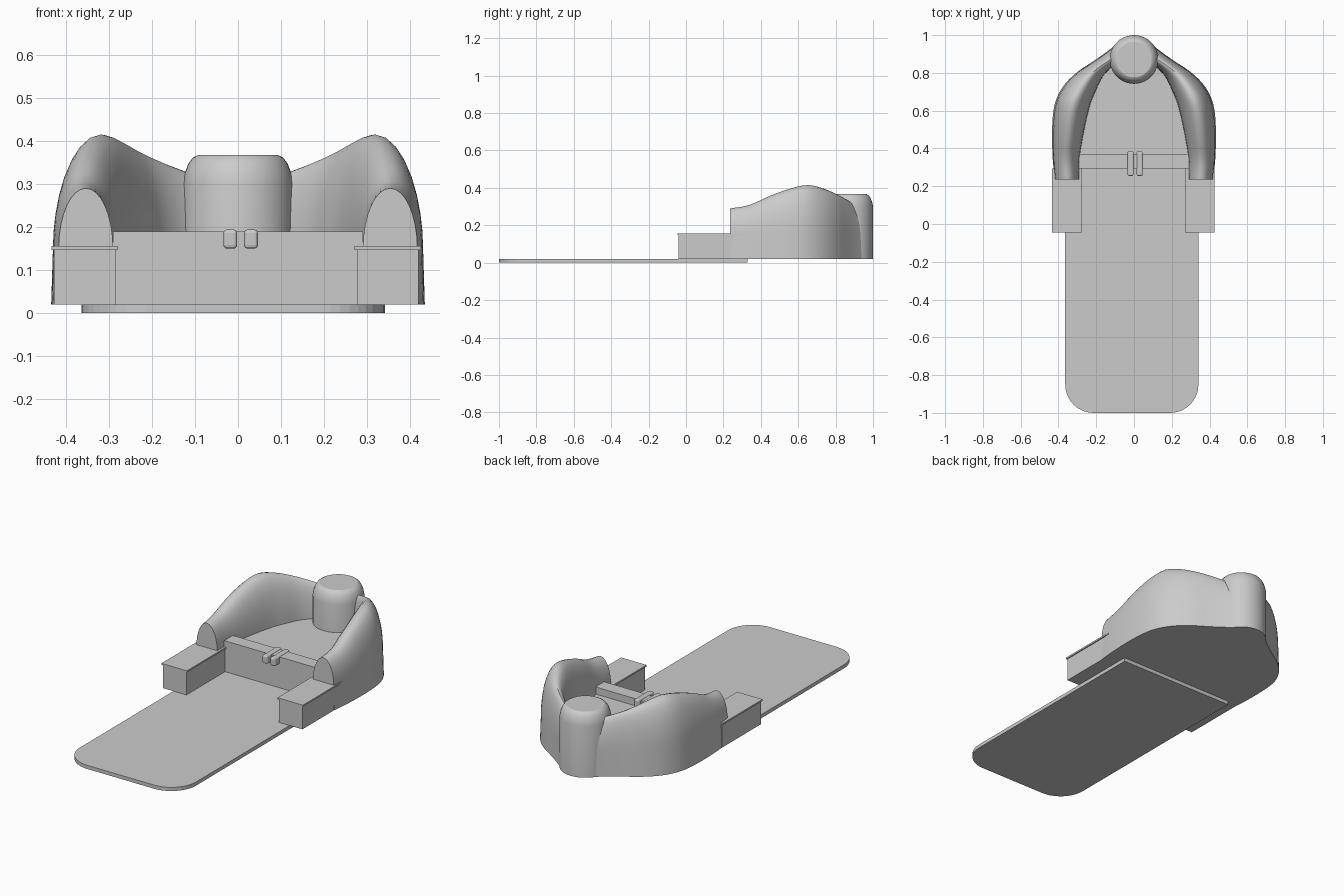
import bpy, bmesh, math
from mathutils import Vector

if "Cube" in bpy.data.objects:
    bpy.data.objects.remove(bpy.data.objects["Cube"])

BASE = 0.02      # underside of the raised body
SPRING = 0.15    # floor height, where the arch of the bolster starts


def finish(name, bm, smooth=None):
    bmesh.ops.recalc_face_normals(bm, faces=bm.faces)
    me = bpy.data.meshes.new(name)
    bm.to_mesh(me)
    bm.free()
    ob = bpy.data.objects.new(name, me)
    bpy.context.collection.objects.link(ob)
    if smooth:
        bpy.ops.object.select_all(action='DESELECT')
        bpy.context.view_layer.objects.active = ob
        ob.select_set(True)
        bpy.ops.object.shade_smooth_by_angle(angle=math.radians(smooth))
    return ob


def prism(name, outline, z0, z1):
    bm = bmesh.new()
    face = bm.faces.new([bm.verts.new((x, y, z0)) for x, y in outline])
    top = bmesh.ops.extrude_face_region(bm, geom=[face])['geom']
    verts = [g for g in top if isinstance(g, bmesh.types.BMVert)]
    bmesh.ops.translate(bm, verts=verts, vec=(0, 0, z1 - z0))
    return finish(name, bm)


def box(name, x0, x1, y0, y1, z0, z1, bevel=0):
    ob = prism(name, [(x0, y0), (x1, y0), (x1, y1), (x0, y1)], z0, z1)
    if bevel:
        mod = ob.modifiers.new("round", 'BEVEL')
        mod.width = bevel
        mod.segments = 3
    return ob


def catmull(points, steps):
    pts = [Vector(p) for p in points]
    pts = [2 * pts[0] - pts[1]] + pts + [2 * pts[-1] - pts[-2]]
    out = []
    for i in range(1, len(pts) - 2):
        a, b, c, d = pts[i - 1:i + 3]
        for s in range(steps):
            t = s / steps
            out.append(0.5 * (2 * b + (c - a) * t + (2 * a - 5 * b + 4 * c - d) * t * t
                              + (3 * b - a - 3 * c + d) * t ** 3))
    return out + [pts[-2]]


# Bolster stations: outer x, y / inner x, y / ridge height
STATIONS = [
    (0.420, 0.235, 0.287, 0.235, 0.290),
    (0.430, 0.340, 0.286, 0.335, 0.308),
    (0.434, 0.460, 0.272, 0.430, 0.356),
    (0.429, 0.580, 0.250, 0.540, 0.397),
    (0.410, 0.665, 0.226, 0.635, 0.415),
    (0.365, 0.742, 0.198, 0.705, 0.400),
    (0.296, 0.808, 0.165, 0.775, 0.373),
    (0.210, 0.865, 0.120, 0.825, 0.345),
    (0.130, 0.922, 0.070, 0.850, 0.318),
    (0.050, 0.990, 0.020, 0.865, 0.270),
]
rows = []
sections = []
for a, b in zip(catmull([s[:3] for s in STATIONS], 3),
                catmull([(s[3], s[4], 0) for s in STATIONS], 3)):
    rows.append((Vector((a.x, a.y)), Vector((a.z, b.x)), b.y))


def bolster(name, side):
    bm = bmesh.new()
    loops = []
    for outer, inner, h in rows:
        mid, half = (outer + inner) / 2, (outer - inner) / 2
        sec = [(mid + half, BASE)]
        for k in range(17):
            ang = math.pi * k / 16
            sec.append((mid + half * 0.95 * math.cos(ang), SPRING + (h - SPRING) * math.sin(ang)))
        sec.append((mid - half * 0.95, BASE))
        loops.append([bm.verts.new((side * p.x, p.y, z)) for p, z in sec])
    n = len(loops[0])
    for la, lb in zip(loops, loops[1:]):
        for k in range(n):
            bm.faces.new((la[k], la[(k + 1) % n], lb[(k + 1) % n], lb[k]))
    bm.faces.new(loops[0])
    bm.faces.new(loops[-1])
    return finish(name, bm, 40)


# Curved side bolsters
bolster("right_bolster", 1)
bolster("left_bolster", -1)

# Floor between the bolsters
half_line = [(o + i) / 2 for o, i, h in rows]
half_line = [p for p in half_line if p.y > 0.31]
outline = [(p.x, p.y) for p in half_line] + [(-p.x, p.y) for p in reversed(half_line)]
prism("floor", outline, BASE, SPRING)

# Round post at the back
bm = bmesh.new()
rings = []
SIDES = 40
for r, z in [(0.129, BASE), (0.129, 0.30), (0.124, 0.325), (0.115, 0.348), (0.105, 0.361), (0.094, 0.367)]:
    rings.append([bm.verts.new((r * math.cos(2 * math.pi * k / SIDES),
                                0.871 + r * math.sin(2 * math.pi * k / SIDES), z)) for k in range(SIDES)])
for ra, rb in zip(rings, rings[1:]):
    for k in range(SIDES):
        bm.faces.new((ra[k], ra[(k + 1) % SIDES], rb[(k + 1) % SIDES], rb[k]))
bm.faces.new(rings[0])
bm.faces.new(rings[-1])
finish("back_post", bm, 25)

# Front arm blocks with thin caps
for label, cx in (("left", -0.356), ("right", 0.348)):
    box(label + "_arm_block", cx - 0.071, cx + 0.071, -0.04, 0.30, BASE, 0.148)
    box(label + "_arm_cap", cx - 0.077, cx + 0.077, -0.045, 0.295, 0.147, 0.156)

# Front crossbar and its two clasps
box("crossbar", -0.29, 0.29, 0.295, 0.37, BASE, 0.189)
for label, cx in (("left", -0.018), ("right", 0.03)):
    box(label + "_clasp", cx - 0.016, cx + 0.016, 0.255, 0.385, 0.15, 0.194, 0.008)

# Long mat with rounded front corners
R = 0.15
mat = [(0.341, 0.33), (-0.364, 0.33)]
for cx, start in ((-0.364 + R, 180), (0.341 - R, 270)):
    for k in range(11):
        a = math.radians(start + 9 * k)
        mat.append((cx + R * math.cos(a), -1 + R + R * math.sin(a)))
prism("mat", mat, 0, BASE)
